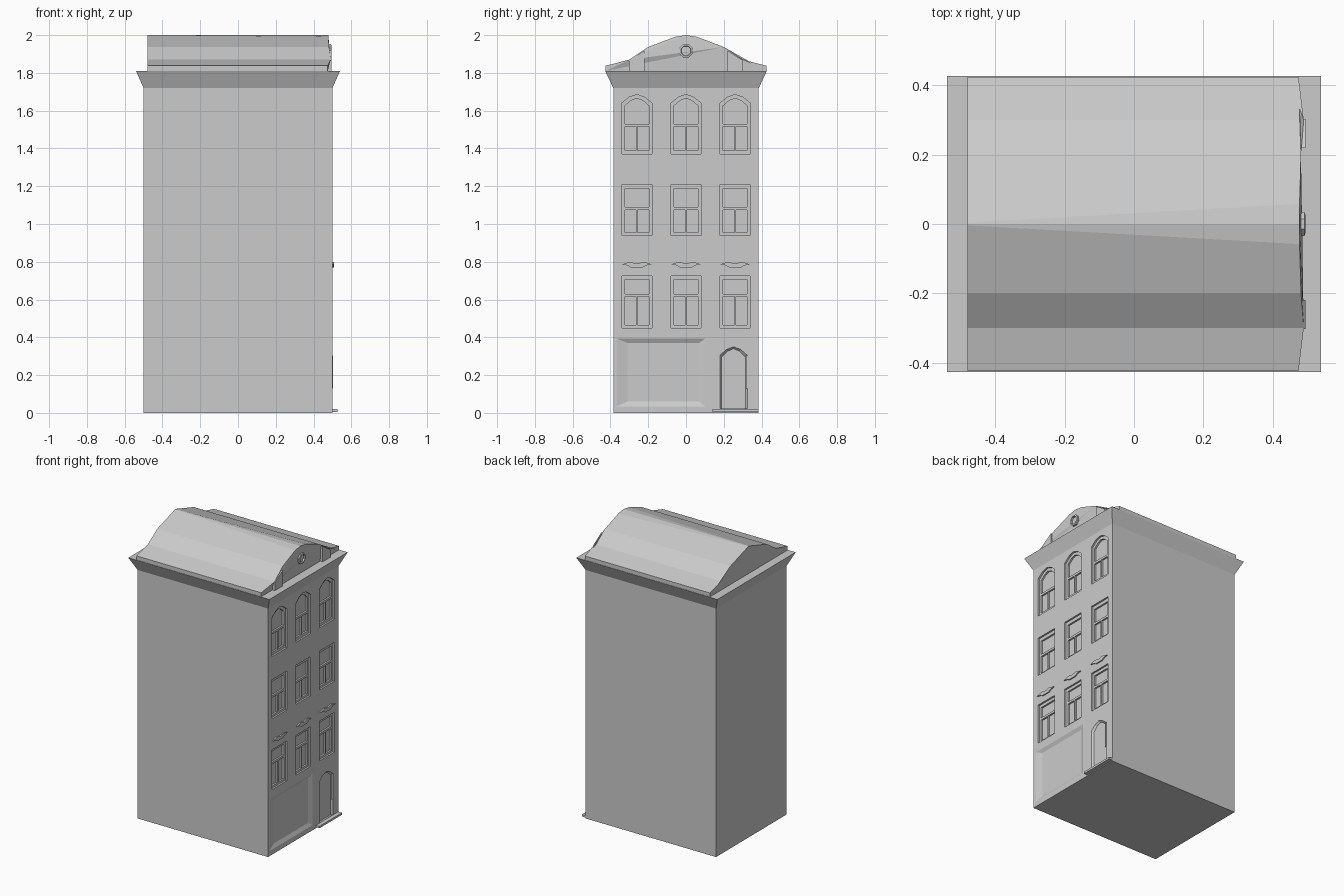
import bpy, bmesh, math

if "Cube" in bpy.data.objects:
    bpy.data.objects.remove(bpy.data.objects["Cube"])

stone = bpy.data.materials.new("pale_grey")
stone.diffuse_color = (0.6, 0.6, 0.6, 1)
stone.use_nodes = True
stone.node_tree.nodes["Principled BSDF"].inputs["Base Color"].default_value = stone.diffuse_color


def loft(bm, rings):
    """Closed solid through rings of equal point count."""
    vs = [[bm.verts.new(p) for p in r] for r in rings]
    n = len(vs[0])
    for a, b in zip(vs, vs[1:]):
        for i in range(n):
            j = (i + 1) % n
            bm.faces.new((a[i], a[j], b[j], b[i]))
    bm.faces.new(vs[0][::-1])
    bm.faces.new(vs[-1])


def plate(bm, poly, x0, x1, poly2=None):
    """Outline in (y, z) extruded along x."""
    loft(bm, [[(x0, y, z) for y, z in poly], [(x1, y, z) for y, z in (poly2 or poly)]])


def rect(y0, y1, z0, z1):
    return [(y0, z0), (y1, z0), (y1, z1), (y0, z1)]


def arch(c, w, z0, spring, top):
    """Window outline with a faceted segmental head."""
    mid = spring + (top - spring) * 0.7
    return [(c - w, z0), (c + w, z0), (c + w, spring), (c + w * .5, mid),
            (c, top), (c - w * .5, mid), (c - w, spring)]


def make(name, bm):
    bmesh.ops.recalc_face_normals(bm, faces=bm.faces[:])
    me = bpy.data.meshes.new(name)
    bm.to_mesh(me)
    bm.free()
    me.materials.append(stone)
    ob = bpy.data.objects.new(name, me)
    bpy.context.collection.objects.link(ob)
    return ob


def cut(ob, bm):
    """Subtract a set of disjoint solids, then drop the cutter."""
    tool = make("cutter", bm)
    tool.hide_render = True
    mod = ob.modifiers.new("cut", 'BOOLEAN')
    mod.operation = 'DIFFERENCE'
    mod.solver = 'EXACT'
    mod.object = tool
    bpy.context.view_layer.update()
    dg = bpy.context.evaluated_depsgraph_get()
    me = bpy.data.meshes.new_from_object(ob.evaluated_get(dg))
    ob.modifiers.clear()
    ob.data = me
    bpy.data.objects.remove(tool)


# House body with flared cornice
bm = bmesh.new()
loft(bm, [[(-x, -y, z), (x, -y, z), (x, y, z), (-x, y, z)]
          for x, y, z in ((.5, .385, 0), (.5, .385, 1.72), (.54, .428, 1.81))])
body = make("house_body", bm)

# Window openings, shop panel and door recess
F = 0.5
columns = (-.26, 0, .26)
reveals, panes = bmesh.new(), bmesh.new()
for c in columns:
    plate(reveals, rect(c - .08, c + .08, .45, .725), F - .012, F + .03)
    plate(reveals, rect(c - .08, c + .08, .94, 1.21), F - .012, F + .03)
    plate(reveals, arch(c, .08, 1.37, 1.64, 1.685), F - .012, F + .03)
    plate(panes, rect(c - .064, c + .064, .63, .705), F - .024, F + .03)
    plate(panes, rect(c - .064, c + .064, 1.09, 1.187), F - .024, F + .03)
    plate(panes, arch(c, .064, 1.53, 1.625, 1.665), F - .024, F + .03)
    for z0, z1 in ((.465, .615), (.955, 1.075), (1.39, 1.515)):
        plate(panes, rect(c - .064, c - .004, z0, z1), F - .024, F + .03)
        plate(panes, rect(c + .004, c + .064, z0, z1), F - .024, F + .03)


def sloped_recess(outer, inner, depth):
    loft(reveals, [[(F - depth, y, z) for y, z in inner],
                   [(F, y, z) for y, z in outer],
                   [(F + .03, y, z) for y, z in outer]])


sloped_recess(rect(-.365, .1, .035, .393), rect(-.31, .07, .06, .37), .012)
sloped_recess(arch(.252, .073, .022, .305, .35), arch(.252, .063, .022, .295, .34), .012)
cut(body, reveals)
cut(body, panes)

# Wavy brows over the lower windows
bm = bmesh.new()
top = [(-.08, .786), (-.04, .799), (0, .791), (.04, .799), (.08, .786)]
low = [(.05, .781), (.03, .769), (-.03, .769), (-.05, .781)]
for c in columns:
    plate(bm, [(c + y, z) for y, z in top + low], F - .005, F + .008)
make("window_brows", bm)

# Door moulding and doorstep
bm = bmesh.new()
plate(bm, rect(.318, .328, .13, .305), F - .005, F + .004)
make("door_moulding", bm)
bm = bmesh.new()
plate(bm, rect(.14, .385, .006, .02), F - .01, F + .027)
make("doorstep", bm)

# Curved roof: single ridge at the back, broader crown at the gable
half = [(.425, 1.81, .475), (.425, 1.838, .475), (.30, 1.87, .49), (.2, 1.937, .482), (.058, 1.991, .478)]
front = [(x, -y, z) for y, z, x in half] + [(.478, 0, 2.0)] + [(x, y, z) for y, z, x in half[::-1]]
back = [(-.48, y, z) for x, y, z in front]
for i, y in ((4, -.004), (6, .004)):
    back[i] = (-.48, y, 1.999)
bm = bmesh.new()
loft(bm, [back, front])
bmesh.ops.triangulate(bm, faces=[f for f in bm.faces if len(f.verts) > 4])
make("roof", bm)

# Gable side scrolls
bm = bmesh.new()
for s in (-1, 1):
    plate(bm, [(s * .22, 1.811), (s * .303, 1.811), (s * .303, 1.865), (s * .22, 1.918)], .46, .495)
make("gable_scrolls", bm)

# Round gable window: ring with a sunken centre
bm = bmesh.new()
rings = []
for r, x in ((.038, .465), (.038, .492), (.028, .495), (.026, .484)):
    rings.append([(x, r * math.cos(math.tau * (i + .5) / 8), 1.917 + r * math.sin(math.tau * (i + .5) / 8))
                  for i in range(8)])
loft(bm, rings)
make("round_window", bm)
